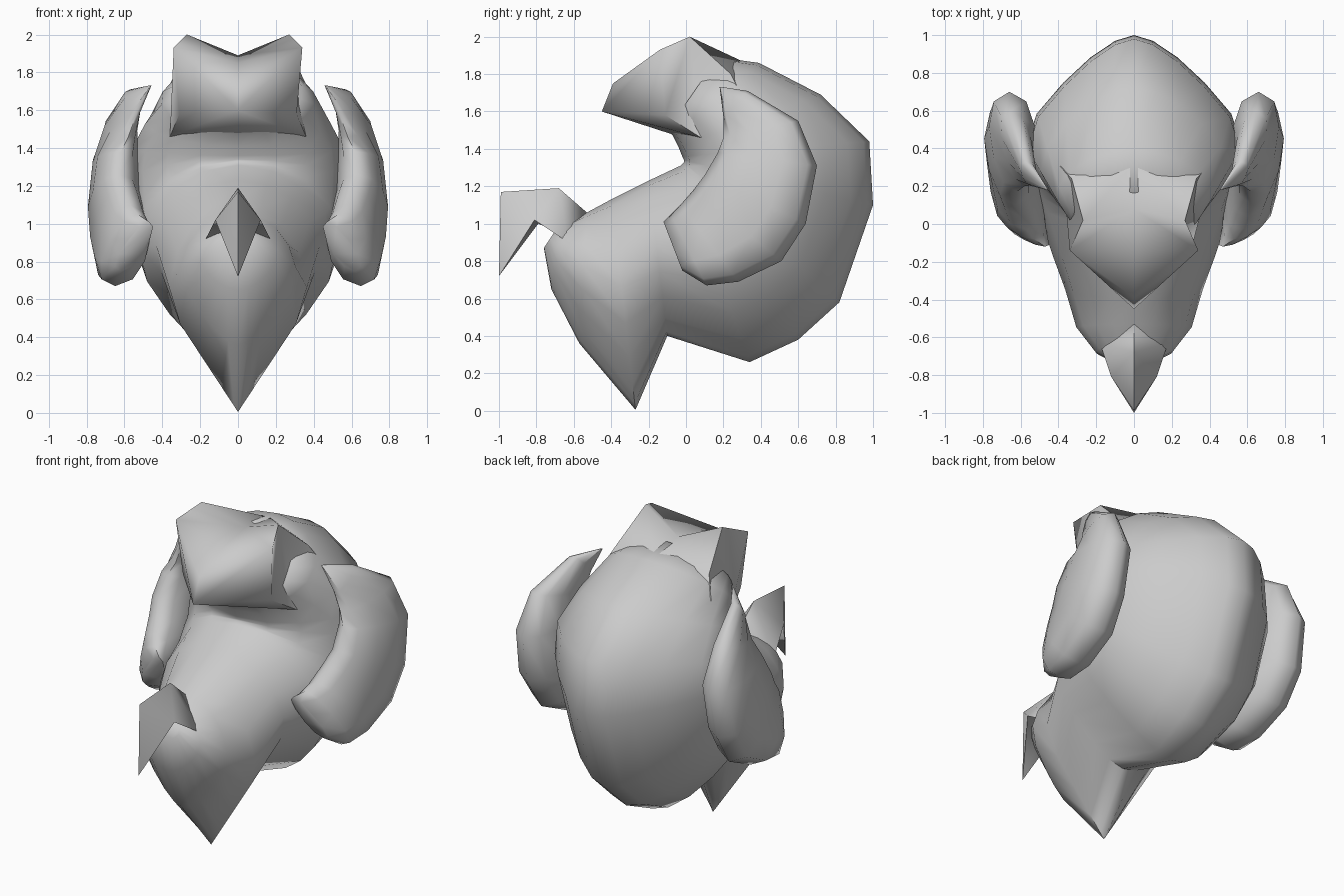
import bpy, bmesh, math

if "Cube" in bpy.data.objects:
    bpy.data.objects.remove(bpy.data.objects["Cube"])


def finish(name, bm, angle=75):
    bmesh.ops.remove_doubles(bm, verts=bm.verts, dist=0.0005)
    bmesh.ops.recalc_face_normals(bm, faces=bm.faces)
    me = bpy.data.meshes.new(name)
    bm.to_mesh(me)
    bm.free()
    ob = bpy.data.objects.new(name, me)
    bpy.context.collection.objects.link(ob)
    bpy.ops.object.select_all(action='DESELECT')
    bpy.context.view_layer.objects.active = ob
    ob.select_set(True)
    bpy.ops.object.shade_smooth_by_angle(angle=math.radians(angle))
    return ob


def loft(name, rings, n, side=1):
    """Rings: inner (y, z), outer (y, z), inner x, outer x, half width, taper to outer end."""
    bm = bmesh.new()
    loops = []
    for ay, az, by, bz, xa, xb, w, k in rings:
        loop = []
        for i in range(n):
            t = 2 * math.pi * i / n
            s = (1 - math.cos(t)) / 2
            r = math.sin(t)
            if s > 0.5:
                r = (1 - k) * r + k * math.copysign(2 * (1 - s), r)
            x = xa + (xb - xa) * s + w * r
            loop.append(bm.verts.new((side * x, ay + (by - ay) * s, az + (bz - az) * s)))
        loops.append(loop)
    for a, b in zip(loops, loops[1:]):
        for i in range(n):
            j = (i + 1) % n
            bm.faces.new((a[i], a[j], b[j], b[i]))
    bm.faces.new(loops[0])
    bm.faces.new(loops[-1])
    return finish(name, bm)


def mirrored(name, points, faces, angle):
    bm = bmesh.new()
    for m in (1, -1):
        vs = [bm.verts.new((m * x, y, z)) for x, y, z in points]
        for f in faces:
            bm.faces.new([vs[i] for i in f])
    return finish(name, bm, angle)


# Head: sections swing from the muzzle under and round the back to the crest
head = [
    (-.70, .96, -.76, .87, .10, 0),
    (-.64, 1.00, -.72, .65, .21, .3),
    (-.53, 1.06, -.57, .36, .31, .6),
    (-.40, 1.13, -.27, .005, .37, 1),
    (-.20, 1.23, -.10, .40, .44, .4),
    (-.03, 1.31, .34, .26, .53, .5),
    (-.01, 1.33, .60, .38, .56, .5),
    (-.01, 1.33, .82, .58, .57, .55),
    (-.01, 1.34, 1.0, 1.10, .58, .6),
    (-.02, 1.36, .98, 1.44, .57, .6),
    (-.04, 1.41, .72, 1.69, .50, .4),
    (-.07, 1.47, .39, 1.86, .41, .1),
    (-.10, 1.50, .17, 1.89, .34, 0),
]
loft("head", [(a, b, c, d, 0, 0, w, k) for a, b, c, d, w, k in head], 18)

# Forelock: forked crest overhanging the face, sides running back into the head
crest = [
    (0, .32, 1.86), (0, .08, 1.89), (0, -.14, 1.85), (0, -.39, 1.75),
    (0, -.45, 1.60), (0, -.08, 1.48),
    (.33, .24, 1.80), (.27, .02, 2.0), (.34, -.14, 1.93), (.31, -.11, 1.58),
    (.36, .08, 1.46), (.48, .40, 1.48),
]
mirrored("forelock", crest,
         [(0, 1, 7, 6), (1, 2, 8, 7), (2, 3, 8), (3, 4, 8), (4, 9, 8), (4, 5, 10, 9),
          (6, 7, 8, 9, 10), (6, 10, 11), (0, 6, 11)], 65)

# Nose: hooked beak with flared sides
beak = [
    (0, -.99, 1.17), (0, -.68, 1.19), (0, -.53, 1.06), (0, -1.0, .72),
    (.12, -.81, 1.02), (.18, -.63, .90), (0, -.79, 1.0), (0, -.60, .92),
]
mirrored("nose", beak,
         [(0, 3, 4), (0, 4, 1), (1, 4, 5), (1, 5, 2), (3, 6, 4), (4, 6, 7, 5), (5, 7, 2)], 88)

# Horns: crescents on both sides
horn = [
    (.18, 1.73, .20, 1.73, .46, .47, .005),
    (.20, 1.57, .33, 1.71, .54, .57, .04),
    (.20, 1.46, .60, 1.55, .58, .65, .075),
    (.17, 1.38, .70, 1.31, .62, .66, .115),
    (.10, 1.26, .64, 1.00, .63, .67, .13),
    (.04, 1.18, .51, .80, .60, .66, .135),
    (-.03, 1.10, .28, .69, .57, .65, .13),
    (-.08, 1.05, .11, .67, .53, .65, .11),
    (-.12, 1.01, -.02, .75, .47, .62, .06),
]
for side, name in ((1, "horn_right"), (-1, "horn_left")):
    loft(name, [r + (-.4,) for r in horn], 10, side)
